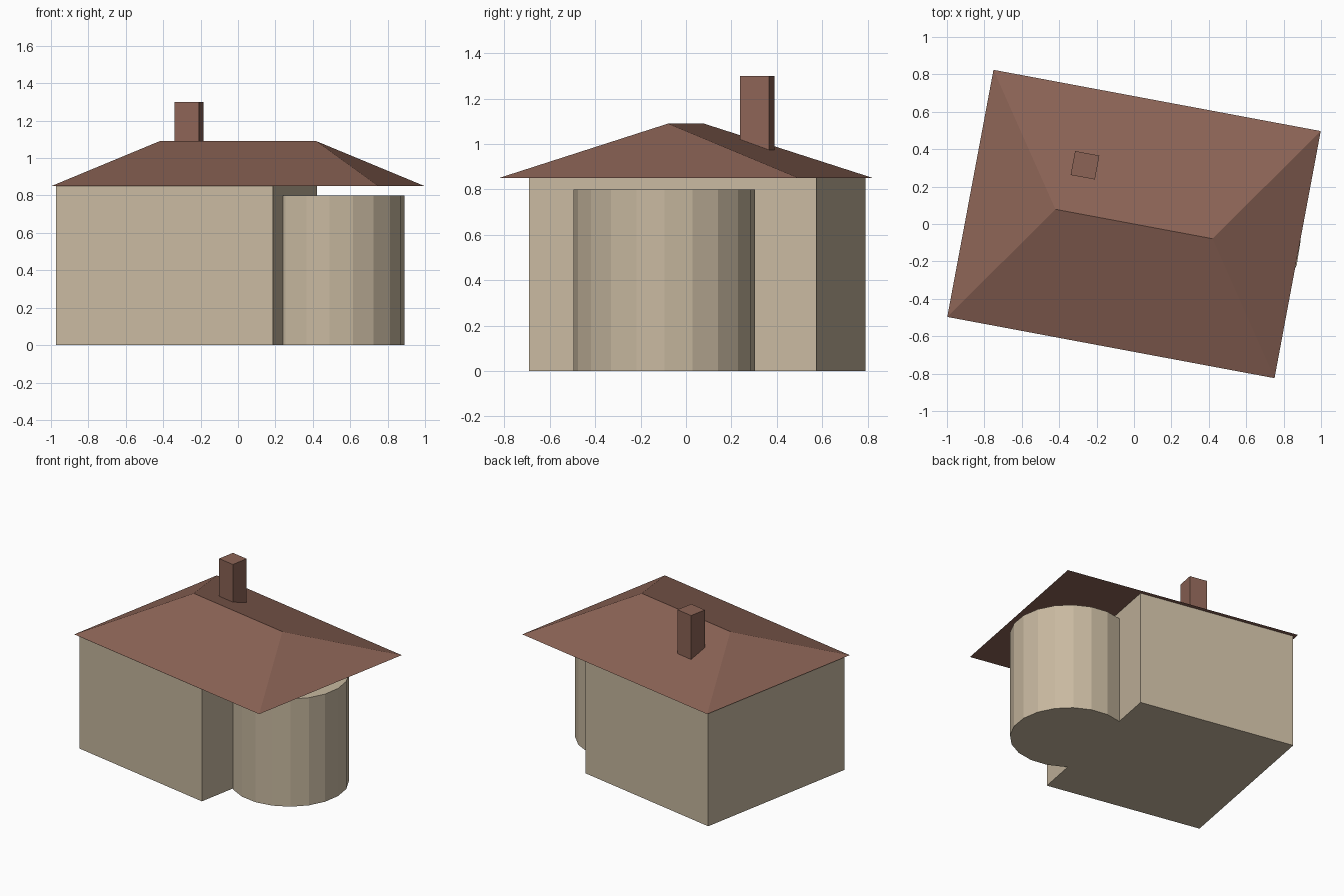
import bpy, bmesh, math
from mathutils import Matrix

default = bpy.data.objects.get("Cube")
if default:
    bpy.data.objects.remove(default, do_unlink=True)

TURN = math.radians(-10.6)  # the house stands slightly turned on its plot


def material(name, rgb):
    mat = bpy.data.materials.new(name)
    mat.use_nodes = True
    mat.diffuse_color = (*rgb, 1)
    mat.node_tree.nodes["Principled BSDF"].inputs["Base Color"].default_value = (*rgb, 1)
    return mat


wall_mat = material("beige_plaster", (0.578, 0.485, 0.352))
roof_mat = material("brown_tile", (0.263, 0.127, 0.093))


def finish(name, bm, mat):
    bmesh.ops.recalc_face_normals(bm, faces=bm.faces)
    mesh = bpy.data.meshes.new(name)
    bm.to_mesh(mesh)
    bm.free()
    mesh.materials.append(mat)
    obj = bpy.data.objects.new(name, mesh)
    bpy.context.collection.objects.link(obj)
    return obj


def turned_box(name, x, y, size_x, size_y, bottom, top, mat):
    bm = bmesh.new()
    place = (Matrix.Translation((x, y, (bottom + top) / 2))
             @ Matrix.Rotation(TURN, 4, "Z")
             @ Matrix.Diagonal((size_x, size_y, top - bottom, 1)))
    bmesh.ops.create_cube(bm, size=1, matrix=place)
    return finish(name, bm, mat)


def hip_roof(name, half_x, half_y, half_ridge, eaves, ridge, mat):
    bm = bmesh.new()
    corners = [bm.verts.new((sx * half_x, sy * half_y, eaves))
               for sx, sy in ((-1, -1), (1, -1), (1, 1), (-1, 1))]
    left, right = [bm.verts.new((s * half_ridge, 0, ridge)) for s in (-1, 1)]
    a, b, c, d = corners
    for face in ((a, b, right, left), (b, c, right), (c, d, left, right),
                 (d, a, left), (d, c, b, a)):
        bm.faces.new(face)
    bm.transform(Matrix.Rotation(TURN, 4, "Z"))
    return finish(name, bm, mat)


# Main block and chimney
turned_box("house_walls", -0.275, 0.05, 1.18, 1.287, 0, 0.85, wall_mat)
turned_box("chimney", -0.262, 0.314, 0.132, 0.13, 0.01, 1.3, roof_mat)

# Round bay on the side wall
bm = bmesh.new()
bmesh.ops.create_cone(bm, cap_ends=True, segments=20, radius1=0.4, radius2=0.4,
                      depth=0.8, matrix=Matrix.Translation((0.49, -0.095, 0.4)))
finish("round_bay", bm, wall_mat)

# Overhanging hip roof
hip_roof("roof", 0.89, 0.672, 0.427, 0.85, 1.09, roof_mat)
